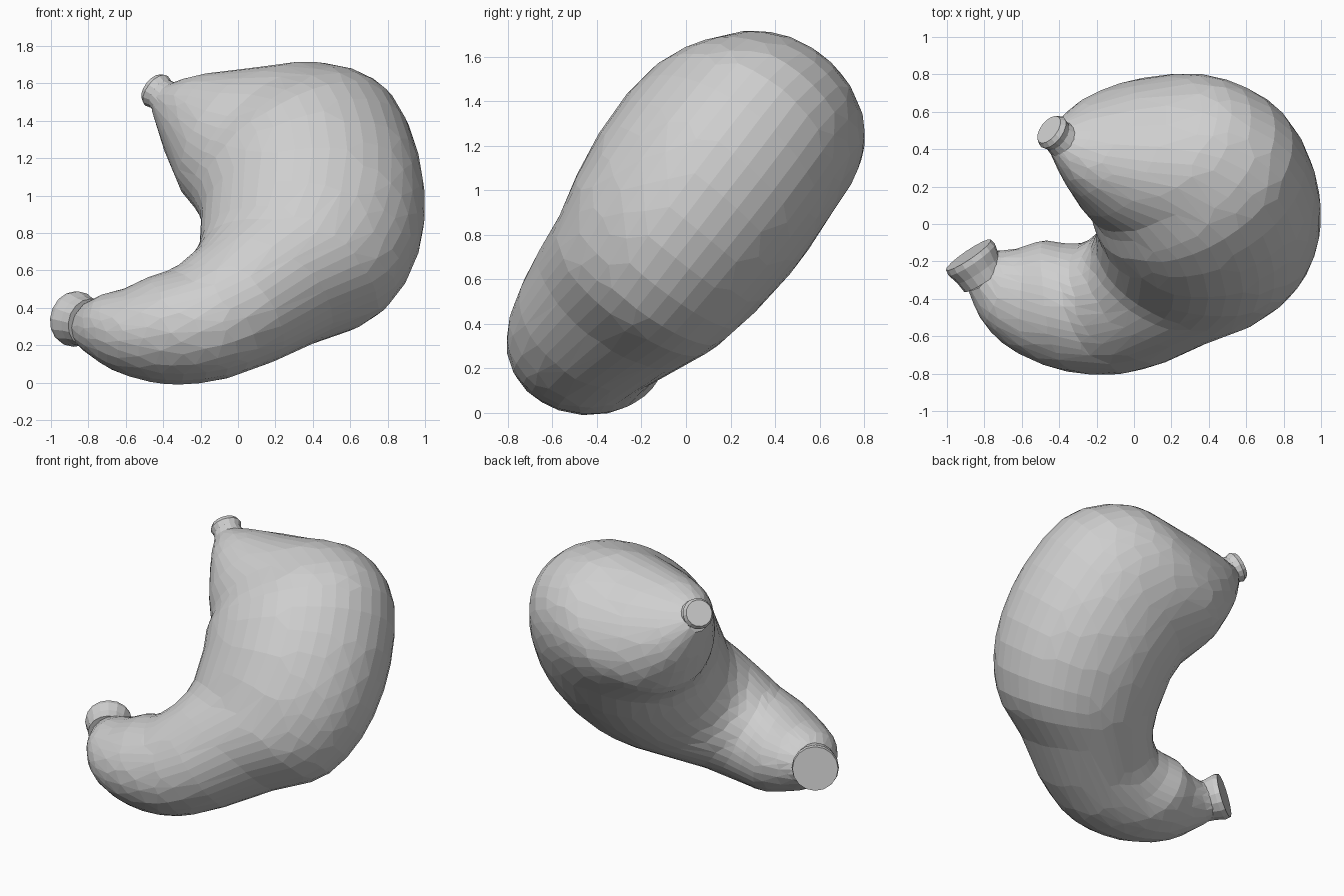
import bpy, bmesh, math
from mathutils import Vector

cube = bpy.data.objects.get("Cube")
if cube:
    bpy.data.objects.remove(cube, do_unlink=True)

grey = bpy.data.materials.new("pale grey")
grey.use_nodes = True
tone = (0.62, 0.62, 0.62, 1)
grey.diffuse_color = tone
grey.node_tree.nodes["Principled BSDF"].inputs["Base Color"].default_value = tone

# The pouch curls in a plane that leans backwards
ACROSS = Vector((1, 0, 0))
UP = Vector((0, 0.63, 0.77))
OUT = Vector((0, -0.77, 0.63))


def loft(name, rings):
    """Skin a list of rings and close both ends."""
    bm = bmesh.new()
    loops = [[bm.verts.new(p) for p in ring] for ring in rings]
    count = len(loops[0])
    for a, b in zip(loops, loops[1:]):
        for i in range(count):
            j = (i + 1) % count
            bm.faces.new((a[i], a[j], b[j], b[i]))
    bm.faces.new(loops[0])
    bm.faces.new(loops[-1])
    bmesh.ops.recalc_face_normals(bm, faces=bm.faces)
    mesh = bpy.data.meshes.new(name)
    bm.to_mesh(mesh)
    bm.free()
    obj = bpy.data.objects.new(name, mesh)
    bpy.context.collection.objects.link(obj)
    mesh.materials.append(grey)
    return obj


def spline(rows, steps):
    """Catmull-Rom interpolation of whole rows of numbers."""
    pts = [rows[0]] + rows + [rows[-1]]
    for a, b, c, d in zip(pts, pts[1:], pts[2:], pts[3:]):
        for s in range(steps):
            t = s / steps
            yield [0.5 * (2 * q + (r - p) * t + (2*p - 5*q + 4*r - w) * t**2
                          + (3*q - p - 3*r + w) * t**3)
                   for p, q, r, w in zip(a, b, c, d)]
    yield rows[-1]


def pouch_ring(row, sides=40):
    xi, vi, xo, vo, thick, depth, tilt = row
    inner = ACROSS * xi + UP * vi
    outer = ACROSS * xo + UP * vo
    mid = (inner + outer) / 2 + OUT * depth
    half = (outer - inner) / 2 + OUT * tilt
    angles = [math.tau * i / sides for i in range(sides)]
    return [mid + half * math.cos(a) + OUT * thick * math.sin(a) for a in angles]


# Pouch: inner edge, outer edge, half thickness, depth, tilt of each section
sections = [
    (-.46, 1.41, -.39, 1.53, .09, .60, 0),
    (-.40, 1.22, -.17, 1.57, .27, .56, 0),
    (-.32, 1.00, .15, 1.61, .40, .53, 0),
    (-.25, .87, .52, 1.63, .46, .54, 0),
    (-.22, .78, .83, 1.43, .52, .58, 0),
    (-.20, .70, .98, 1.00, .54, .575, 0),
    (-.20, .60, .98, .55, .515, .56, 0),
    (-.21, .48, .82, .20, .465, .545, 0),
    (-.25, .36, .50, -.01, .42, .56, .01),
    (-.33, .28, .20, -.23, .37, .57, .03),
    (-.40, .26, -.08, -.36, .34, .55, .05),
    (-.50, .25, -.38, -.37, .32, .515, .06),
    (-.60, .21, -.66, -.28, .25, .49, .05),
    (-.70, .19, -.82, -.13, .19, .46, .03),
    (-.76, .19, -.90, .02, .13, .40, 0),
]
pouch = loft("stomach_pouch", [pouch_ring(r) for r in spline(sections, 5)])

# Thin the skin out into uneven flat facets
facets = pouch.modifiers.new("facets", 'DECIMATE')
facets.ratio = 0.25


def stub(name, base, tip, profile, sides=16):
    """Short tube along base-tip; profile is (fraction, radius)."""
    base, tip = Vector(base), Vector(tip)
    turn = (tip - base).to_track_quat('Z', 'Y')
    loft(name, [[base + (tip - base) * t + turn @ Vector(
        (r * math.cos(math.tau * i / sides), r * math.sin(math.tau * i / sides), 0))
        for i in range(sides)] for t, r in profile])


# Upper inlet and lower outlet, both with a slightly flared rim
stub("upper_inlet", (-.33, .41, 1.48), (-.455, .505, 1.575),
     [(0, .13), (.4, .10), (.65, .09), (.85, .10), (1, .085)])
stub("lower_outlet", (-.80, -.29, .32), (-.885, -.165, .345),
     [(0, .13), (.4, .135), (.8, .15), (1, .145)])
